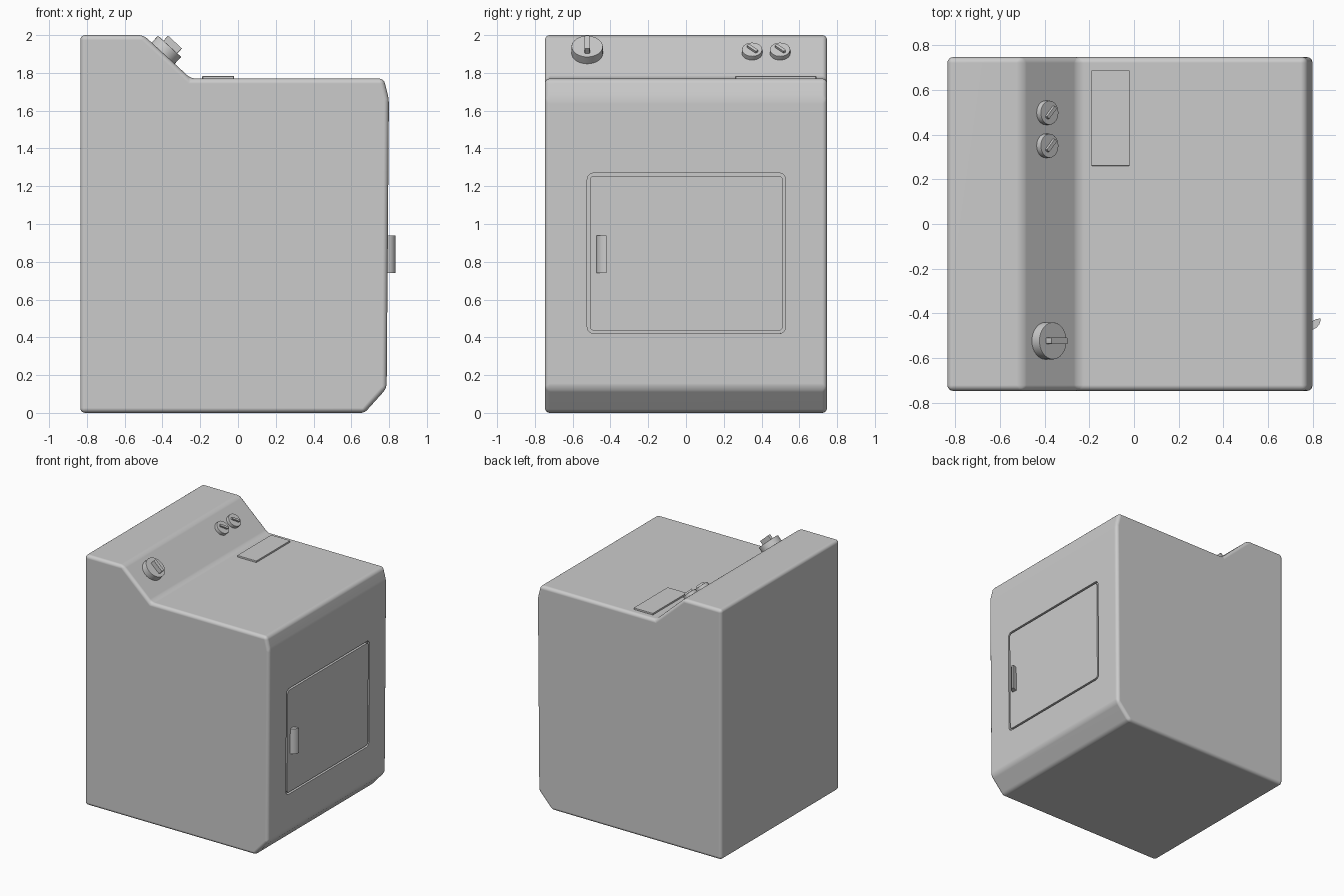
import bpy, bmesh, math
from mathutils import Matrix, Vector

if "Cube" in bpy.data.objects:
    bpy.data.objects.remove(bpy.data.objects["Cube"])


def prism(name, pts, depth, matrix):
    """Extrude a local XY outline along local Z and place it with matrix."""
    bm = bmesh.new()
    face = bm.faces.new([bm.verts.new((x, y, 0)) for x, y in pts])
    ext = bmesh.ops.extrude_face_region(bm, geom=[face])
    verts = [v for v in ext["geom"] if isinstance(v, bmesh.types.BMVert)]
    bmesh.ops.translate(bm, verts=verts, vec=(0, 0, depth))
    bmesh.ops.recalc_face_normals(bm, faces=bm.faces)
    bm.transform(matrix)
    me = bpy.data.meshes.new(name)
    bm.to_mesh(me)
    bm.free()
    ob = bpy.data.objects.new(name, me)
    bpy.context.collection.objects.link(ob)
    return ob


def bevel(ob, width, segments=2, angle=30):
    m = ob.modifiers.new("bevel", "BEVEL")
    m.width, m.segments = width, segments
    m.limit_method, m.angle_limit = "ANGLE", math.radians(angle)


def finish(ob):
    """Apply modifiers, then smooth while keeping hard edges."""
    bpy.ops.object.select_all(action="DESELECT")
    bpy.context.view_layer.objects.active = ob
    ob.select_set(True)
    for m in list(ob.modifiers):
        bpy.ops.object.modifier_apply(modifier=m.name)
    bpy.ops.object.shade_smooth_by_angle(angle=math.radians(35))
    m = ob.modifiers.new("weighted", "WEIGHTED_NORMAL")
    m.keep_sharp = True


def rounded_rect(w, h, r, n=5):
    pts = []
    for k, (sx, sy) in enumerate([(1, 1), (-1, 1), (-1, -1), (1, -1)]):
        for i in range(n + 1):
            a = math.pi / 2 * (k + i / n)
            pts.append((sx * (w / 2 - r) + r * math.cos(a),
                        sy * (h / 2 - r) + r * math.sin(a)))
    return pts


def circle(r, n=32):
    return [(r * math.cos(2 * math.pi * i / n), r * math.sin(2 * math.pi * i / n)) for i in range(n)]


# Cabinet: side profile with raised control console
profile = [(-0.835, 0), (0.67, 0), (0.787, 0.13), (0.799, 1.66), (0.772, 1.77),
           (-0.25, 1.77), (-0.5, 2.0), (-0.835, 2.0)]
body = prism("cabinet", profile, 1.494,
             Matrix.Translation((0, 0.747, 0)) @ Matrix.Rotation(math.pi / 2, 4, "X"))
bevel(body, 0.026, 4, 10)

# Door: recess cut in the slightly tilted front, with a flush panel inside
tilt = math.atan2(0.012, 1.53)
axes = Matrix(((0, 0, 1, 0), (1, 0, 0, 0), (0, 1, 0, 0), (0, 0, 0, 1)))
front = (Matrix.Translation((0.7926, 0.002, 0.845))
         @ Matrix.Rotation(tilt, 4, "Y") @ axes)
cutter = prism("door_cutter", rounded_rect(1.05, 0.85, 0.035), 0.1,
               front @ Matrix.Translation((0, 0, -0.02)))
cutter.hide_render = True
cut = body.modifiers.new("door_recess", "BOOLEAN")
cut.object, cut.operation, cut.solver = cutter, "DIFFERENCE", "EXACT"
finish(body)
bpy.data.objects.remove(cutter)

door = prism("door", rounded_rect(1.02, 0.82, 0.022), 0.022,
             front @ Matrix.Translation((0, 0, -0.022)))
finish(door)

# Door handle: curved pull
handle = prism("door_handle", [(0.785, -0.473), (0.802, -0.472), (0.818, -0.463), (0.829, -0.449),
                               (0.835, -0.433), (0.835, -0.422), (0.815, -0.426),
                               (0.8, -0.434), (0.785, -0.434)], 0.2,
               Matrix.Translation((0, 0, 0.74)))
finish(handle)

# Lint filter lid on the top
lid = prism("filter_lid", rounded_rect(0.17, 0.43, 0.004, 2), 0.02,
            Matrix.Translation((-0.105, 0.475, 1.763)))
bevel(lid, 0.003)
finish(lid)

# Control knobs: disc plus raised grip, standing on the sloping console
slope = Matrix.Rotation(math.atan2(0.23, 0.25), 4, "Y")


def knob(name, y, r, h, grip_len, grip_w, grip_top, shift, turn):
    base = (Matrix.Translation((-0.396, y, 1.904)) @ slope
            @ Matrix.Rotation(math.radians(turn), 4, "Z"))
    disc = prism(name + "_disc", circle(r), h + 0.01, base @ Matrix.Translation((0, 0, -0.01)))
    bevel(disc, 0.003)
    grip = prism(name + "_grip", rounded_rect(grip_len, grip_w, grip_w * 0.2, 2),
                 grip_top - h + 0.005, base @ Matrix.Translation((shift, 0, h - 0.005)))
    finish(disc)
    finish(grip)


knob("cycle_knob", -0.523, 0.083, 0.05, 0.1, 0.028, 0.086, 0.006, 0)
knob("heat_knob", 0.35, 0.054, 0.028, 0.068, 0.017, 0.042, 0.002, 45)
knob("signal_knob", 0.498, 0.054, 0.028, 0.068, 0.017, 0.042, 0.002, 45)
